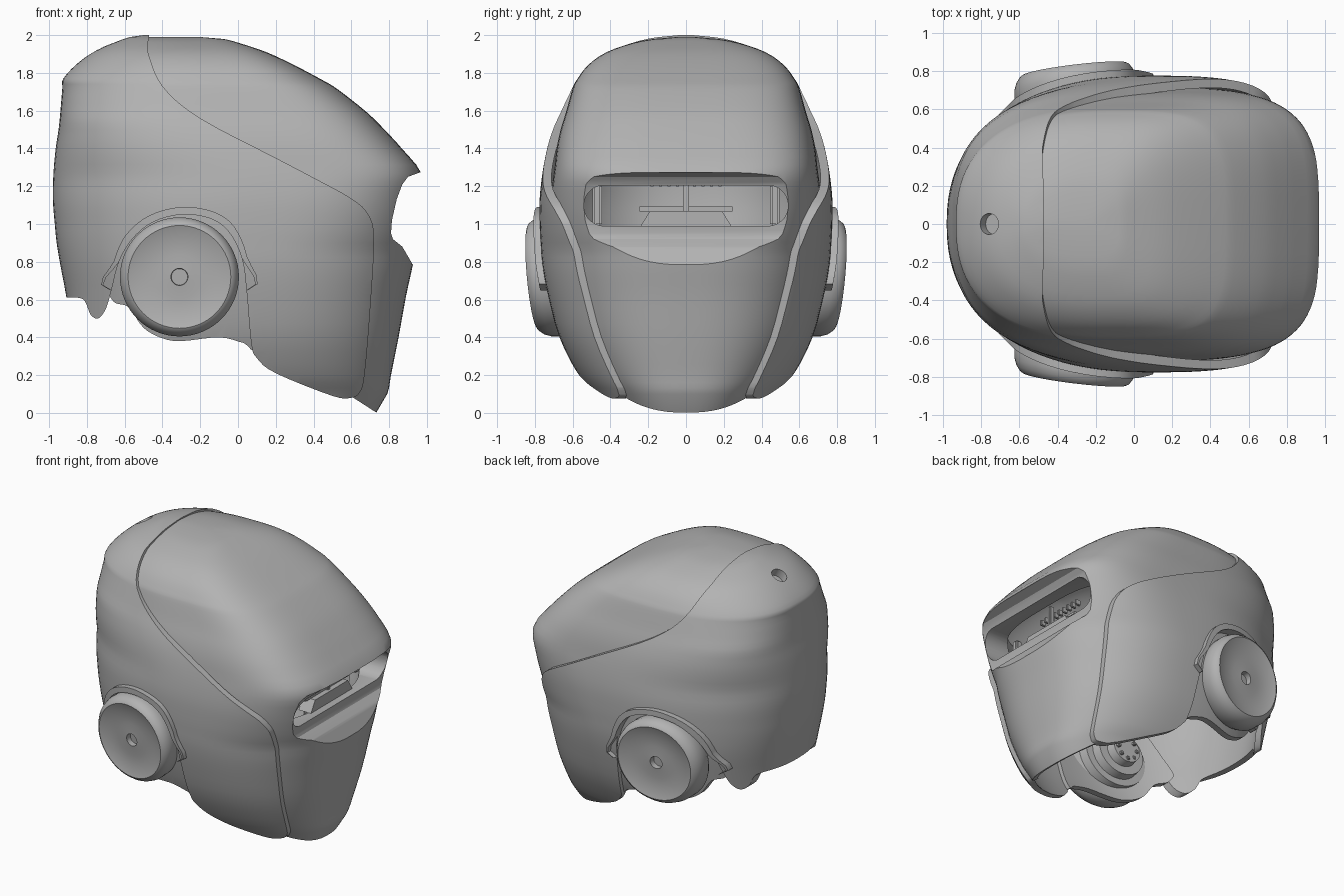
import bpy, bmesh, math
from mathutils import Vector

cube = bpy.data.objects.get("Cube")
if cube:
    bpy.data.objects.remove(cube)

grey = bpy.data.materials.new("plain_grey")
grey.use_nodes = True
COLOR = (0.45, 0.45, 0.45, 1)
grey.diffuse_color = COLOR
grey.node_tree.nodes["Principled BSDF"].inputs["Base Color"].default_value = COLOR

# Hull levels: height, back x, front x, half width
LEVELS = [(-.02, -.8, .72, .42), (.1, -.83, .79, .49), (.2, -.85, .81, .57),
          (.4, -.88, .85, .67), (.62, -.91, .89, .73), (.78, -.94, .925, .76),
          (.9, -.96, .945, .77), (1, -.97, .955, .775), (1.13, -.98, .965, .775),
          (1.27, -.977, .97, .76), (1.4, -.965, .87, .735), (1.5, -.95, .78, .705),
          (1.6, -.94, .68, .665), (1.72, -.93, .53, .62), (1.77, -.925, .45, .595),
          (1.85, -.85, .3, .535), (1.92, -.75, .15, .435), (1.97, -.63, .0, .29),
          (1.99, -.57, -.08, .18), (2, -.5, -.2, .06)]


def clamp(value):
    return min(1, max(0, value))


def finish(name, bm):
    bmesh.ops.recalc_face_normals(bm, faces=bm.faces)
    mesh = bpy.data.meshes.new(name)
    bm.to_mesh(mesh)
    bm.free()
    mesh.materials.append(grey)
    obj = bpy.data.objects.new(name, mesh)
    bpy.context.collection.objects.link(obj)
    return obj


def activate(obj):
    bpy.ops.object.select_all(action='DESELECT')
    obj.select_set(True)
    bpy.context.view_layer.objects.active = obj


def smooth(obj, angle=32):
    activate(obj)
    bpy.ops.object.shade_smooth_by_angle(angle=math.radians(angle))


def carve(obj, cutter, operation):
    activate(obj)
    mod = obj.modifiers.new("carve", 'BOOLEAN')
    mod.operation, mod.object, mod.solver = operation, cutter, 'EXACT'
    bpy.ops.object.modifier_apply(modifier=mod.name)
    bpy.data.objects.remove(cutter)


def rounded(points, steps=4):
    # smooth closed line through the points
    out, n = [], len(points)
    for i in range(n):
        p = [Vector(points[(i + k) % n]) for k in (-1, 0, 1, 2)]
        for s in range(steps):
            t = s / steps
            out.append(.5 * (2 * p[1] + (p[2] - p[0]) * t
                             + (2 * p[0] - 5 * p[1] + 4 * p[2] - p[3]) * t * t
                             + (3 * p[1] - p[0] - 3 * p[2] + p[3]) * t ** 3))
    return out


# finer levels, with the two end steps left straight
FINE = LEVELS[:1] + rounded(LEVELS, 3)[3:-5] + LEVELS[-1:]


def ring(level, inset, front_inset, drop, count=96):
    z, back, front, width = level
    back, front, width = back + inset, front - front_inset, max(width - inset, .02)
    mid = (back + front) / 2 + min(.1, (front - back) / 8)
    front_power = 2.5 + 1.2 * clamp((z - .85) / .45)
    back_power = 2.3 + .5 * clamp(1 - abs(z - 1.55) / .3)
    points = []
    for i in range(count):
        t = 2 * math.pi * i / count
        c, s = math.cos(t), math.sin(t)
        n = front_power if c > 0 else back_power
        reach = front - mid if c > 0 else mid - back
        points.append(Vector((mid + math.copysign(abs(c) ** (2 / n), c) * reach,
                              math.copysign(abs(s) ** (2 / n), s) * width,
                              z - drop * clamp((z - 1.2) / .6))))
    return points


def hull(name, inset, drop, tuck=0, brow=0, thick=.045):
    # closed double wall, joined around the bottom;
    # tuck narrows the lower part, brow thickens the wall at eye height
    bm = bmesh.new()
    side = lambda z: inset + tuck * clamp((1.75 - z) / .45)
    rings = [ring(l, side(l[0]) + thick, thick + (brow if .8 < l[0] < 1.3 else 0), drop + thick)
             for l in reversed(FINE)]
    rings += [ring(l, side(l[0]), 0, drop) for l in FINE]
    loops = [[bm.verts.new(p) for p in r] for r in rings]
    for a, b in zip(loops, loops[1:]):
        for i in range(len(a)):
            j = (i + 1) % len(a)
            bm.faces.new((a[i], a[j], b[j], b[i]))
    bm.faces.new(loops[0])
    bm.faces.new(loops[-1])
    return finish(name, bm)


def round_box(half_width, low, high, radius):
    # rounded rectangle seen from the face side
    points = []
    for k in range(32):
        t = 2 * math.pi * (k + .5) / 32
        c, s = math.cos(t), math.sin(t)
        points.append((math.copysign(half_width - radius, c) + radius * c,
                       (low + high) / 2 + math.copysign((high - low) / 2 - radius, s) + radius * s))
    return points


def prism(name, points, axis, start, end):
    # profile swept along y (axis 1) or x (axis 0)
    bm = bmesh.new()
    place = lambda p, d: (d, p[0], p[1]) if axis == 0 else (p[0], d, p[1])
    face = bm.faces.new([bm.verts.new(place(p, start)) for p in points])
    new = bmesh.ops.extrude_face_region(bm, geom=[face])['geom']
    shift = Vector(place((0, 0), end - start))
    bmesh.ops.translate(bm, vec=shift, verts=[v for v in new if isinstance(v, bmesh.types.BMVert)])
    return finish(name, bm)


def cylinder(name, center, radius, depth):
    # short cylinder leaning back with the rear slope
    bm = bmesh.new()
    bmesh.ops.create_cone(bm, cap_ends=True, segments=32, radius1=radius, radius2=radius, depth=depth)
    obj = finish(name, bm)
    obj.location, obj.rotation_euler = center, (0, -.5, 0)
    bpy.context.view_layer.update()
    return obj


def box(name, center, size):
    bm = bmesh.new()
    bmesh.ops.create_cube(bm, size=1)
    for v in bm.verts:
        v.co = Vector(center) + Vector(a * b for a, b in zip(v.co, size))
    bmesh.ops.bevel(bm, geom=bm.edges[:], offset=min(size) * .2, segments=2, affect='EDGES')
    return finish(name, bm)


# Outer shell: side profile with the wheel arch cut in
ARCH = [(.07, .37), (.045, .65), (.02, .82), (-.05, .96), (-.15, 1.03), (-.3, 1.05),
        (-.45, 1.01), (-.56, .92), (-.63, .8), (-.67, .65), (-.7, .55)]
front_edge = [(-.5, 2.02), (-.48, 1.92), (-.4, 1.73), (-.2, 1.56), (.2, 1.35), (.4, 1.245),
              (.6, 1.135), (.69, 1.05), (.72, .92), (.7, .55), (.67, .2), (.645, .11), (.6, .08)]
lower_edge = [(.5, .09), (.2, .21), (.1, .29)]
back_edge = [(-.74, .5), (-.78, .52), (-.81, .59), (-.85, .61), (-.95, .61), (-1.2, .61)]
profile = rounded(front_edge + lower_edge + ARCH + back_edge)[:-3]
profile += [Vector((-1.2, 2.2)), Vector((-.52, 2.2))]
shell = hull("outer_shell", 0, 0)
carve(shell, prism("shell_profile", profile, 1, -1.2, 1.2), 'INTERSECT')

# Round blind vent near the top of the back
carve(shell, cylinder("vent_cutter", (-.75, 0, 1.9), .055, .3), 'DIFFERENCE')
smooth(shell)
smooth(cylinder("vent_floor", (-.715, 0, 1.855), .075, .02))

# Dome and chin plate
dome = hull("dome_and_chin", .015, .01, tuck=.045, brow=.155)
outline = [(.735, 0), (.58, .1), (.55, .5), (.5, 1), (-.1, 1.25), (-.6, 1.6), (-.6, 2.2), (1.2, 2.2), (1.2, 0)]
carve(dome, prism("dome_profile", outline, 1, -1.2, 1.2), 'INTERSECT')

# Recess under the brow, then the eye slot through it
recess = prism("recess_cutter", [(1.2, 1.275), (.96, 1.272), (.9, 1.25), (.87, 1.21), (.84, 1.13), (.815, 1.02),
                                 (.81, .95), (.82, .92), (.87, .88), (.925, .785), (1.2, .785)], 1, -1, 1)
carve(recess, prism("recess_outline", round_box(.58, .7, 1.285, .13), 0, .5, 1.3), 'INTERSECT')
carve(dome, recess, 'DIFFERENCE')
carve(dome, prism("slot_cutter", round_box(.54, .99, 1.205, .105), 0, .5, 1.2), 'DIFFERENCE')
smooth(dome)

# Raised lip around the arch, thinning out towards its ends
lip = hull("arch_lips", -.035, 0, thick=.06)
outer = []
for x, z in ARCH[1:-1]:
    away = (Vector((x, z)) - Vector((-.3, .72))).normalized()
    outer.append(Vector((x, z)) + away * (.006 + .034 * clamp((z - .65) / .25)))
band = rounded(ARCH[1:-1])[:-3] + rounded(outer)[:-3][::-1]
carve(lip, prism("lip_profile", band, 1, -1.2, 1.2), 'INTERSECT')
smooth(lip)

# Side skirts behind the ear discs
skirt = hull("side_skirts", .03, 0)
outline = rounded([(.09, .36), (.09, .8), (-.05, 1.05), (-.3, 1.12), (-.55, 1), (-.68, .7),
                   (-.66, .59), (-.58, .56), (-.5, .45), (-.4, .395), (-.3, .38), (-.1, .4), (.03, .37)])
carve(skirt, prism("skirt_profile", outline, 1, -1.2, 1.2), 'INTERSECT')
smooth(skirt)

# Ear discs, stepped inside and dished outside: radius, distance from centre
DISC = [(0, .44), (.1, .44), (.11, .5), (.17, .5), (.18, .56), (.23, .56), (.24, .62), (.3, .64),
        (.315, .67), (.315, .74), (.305, .775), (.285, .803), (.272, .81), (.26, .806), (.2, .79),
        (.12, .785), (.045, .79), (.043, .75), (0, .75)]
for side, label in ((1, "left"), (-1, "right")):
    bm = bmesh.new()
    verts = [bm.verts.new((r, d - .7, 0)) for r, d in DISC]
    edges = [bm.edges.new(pair) for pair in zip(verts, verts[1:])]
    bmesh.ops.spin(bm, geom=verts + edges, cent=(0, 0, 0), axis=(0, 1, 0), angle=2 * math.pi, steps=64)
    bmesh.ops.remove_doubles(bm, verts=bm.verts, dist=.0005)
    for v in bm.verts:
        # lean the disc with the hull wall
        v.co.y += .12 * v.co.x + .09 * v.co.z
        v.co = Vector((v.co.x - .31, (v.co.y + .7) * side, v.co.z + .72))
    smooth(finish(label + "_ear_disc", bm), 35)

    # Bolts on the inner face of the ear
    for k in range(8):
        t = math.pi * k / 4
        box(label + "_ear_bolt", (-.31 + .075 * math.cos(t), .435 * side, .72 + .075 * math.sin(t)), (.025, .03, .025))

# Frame and teeth behind the eye slot
box("slot_centre_bar", (.72, 0, 1.12), (.04, .03, .22))
box("slot_rail", (.7, 0, 1.08), (.05, .5, .025))
prism("slot_shelf", [(-.24, .99), (.24, .99), (.19, 1.07), (-.19, 1.07)], 0, .66, .76)
for side in (1, -1):
    box("slot_end_post", (.62, .47 * side, 1.1), (.05, .05, .22))
for k in range(9):
    box("slot_tooth", (.64, (k - 4) * .045, 1.215), (.04, .018, .04))
